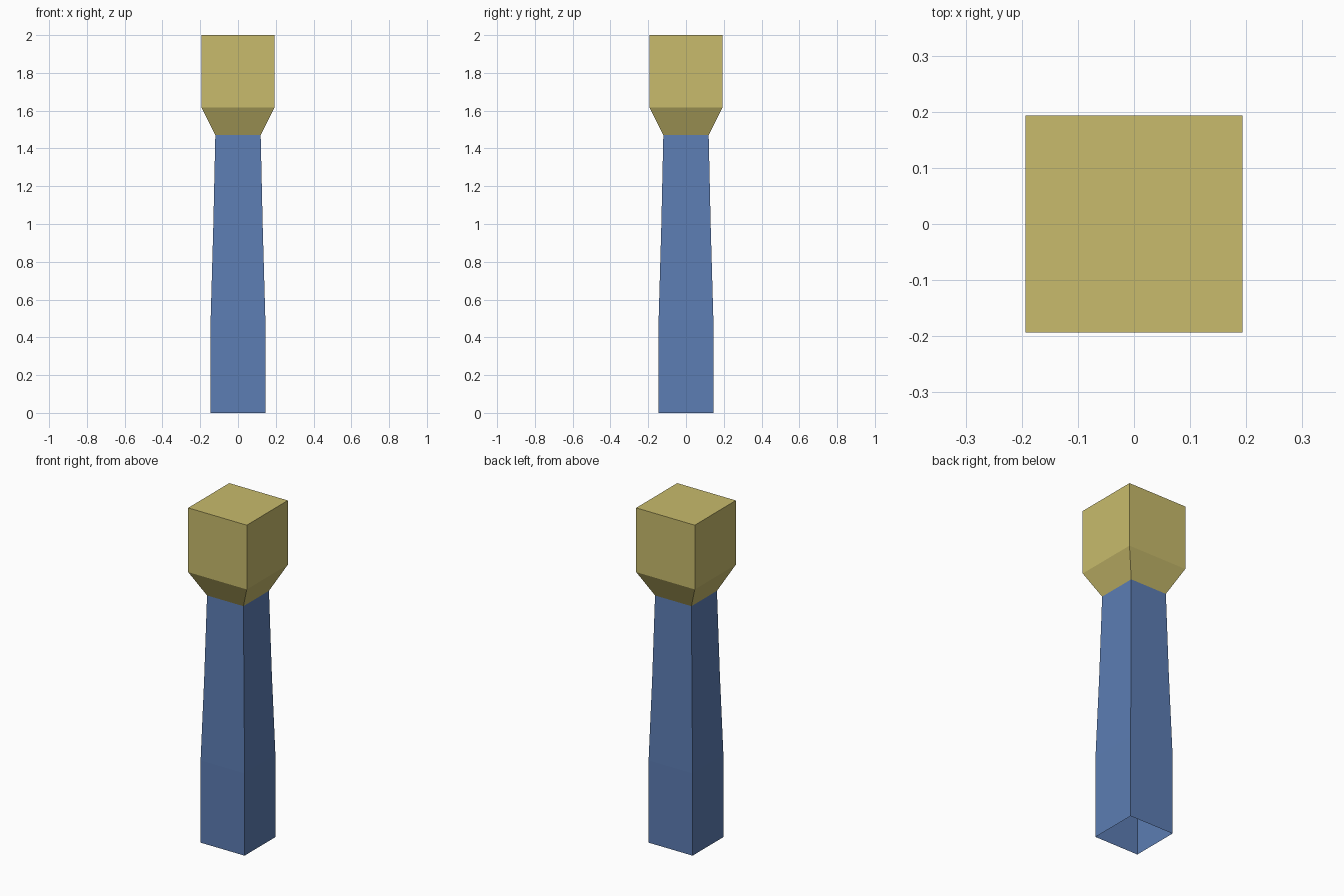
import bpy
import bmesh

if "Cube" in bpy.data.objects:
    bpy.data.objects.remove(bpy.data.objects["Cube"])


def make_material(name, rgb):
    mat = bpy.data.materials.new(name)
    mat.diffuse_color = (*rgb, 1.0)
    mat.use_nodes = True
    mat.node_tree.nodes["Principled BSDF"].inputs["Base Color"].default_value = mat.diffuse_color
    return mat


def square_loft(name, profile, mat, cap_top=False):
    """Stack square rings given as (half width, height) and skin them."""
    bm = bmesh.new()
    rings = []
    for w, z in profile:
        corners = [(-w, -w), (w, -w), (w, w), (-w, w)]
        rings.append([bm.verts.new((x, y, z)) for x, y in corners])
    for low, high in zip(rings, rings[1:]):
        for i in range(4):
            j = (i + 1) % 4
            bm.faces.new((low[i], low[j], high[j], high[i]))
    if cap_top:
        bm.faces.new(rings[-1])
    mesh = bpy.data.meshes.new(name)
    bm.to_mesh(mesh)
    bm.free()
    mesh.materials.append(mat)
    obj = bpy.data.objects.new(name, mesh)
    bpy.context.collection.objects.link(obj)
    return obj


blue = make_material("blue", (0.107, 0.205, 0.451))
yellow = make_material("sand yellow", (0.578, 0.497, 0.150))

# Tapering shaft, open at the base
square_loft("shaft", [(0.145, 0.0), (0.145, 0.49), (0.131, 0.98), (0.12, 1.47)], blue)

# Flared block head with a flat top
square_loft("head", [(0.12, 1.47), (0.193, 1.617), (0.193, 2.0)], yellow, cap_top=True)
